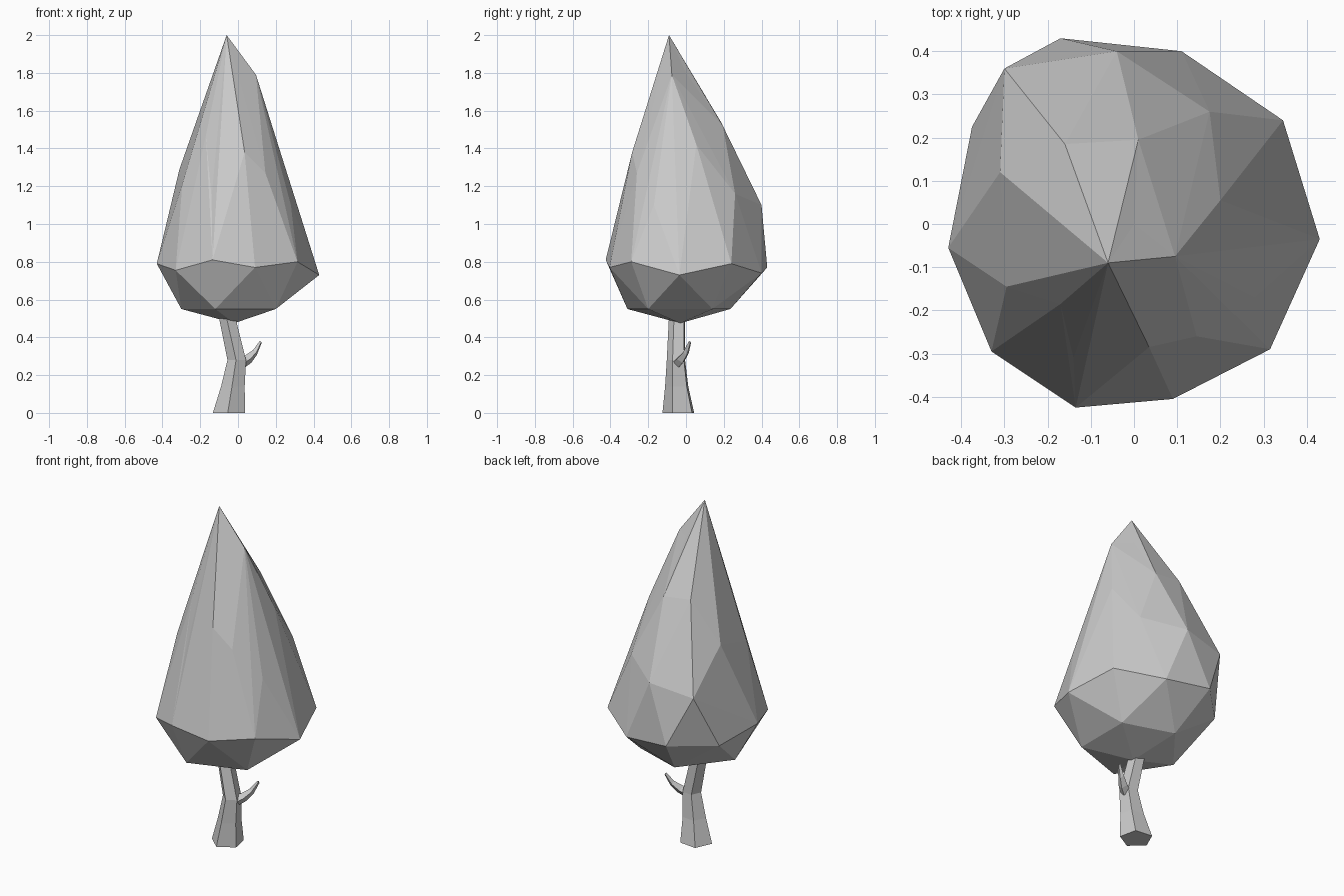
import bpy, bmesh, math
from mathutils import Vector

old = bpy.data.objects.get("Cube")
if old:
    bpy.data.objects.remove(old, do_unlink=True)

grey = bpy.data.materials.new("matte_grey")
grey.use_nodes = True
tone = (0.6, 0.6, 0.6, 1)
grey.diffuse_color = tone
grey.node_tree.nodes["Principled BSDF"].inputs["Base Color"].default_value = tone


def finish(bm, name):
    bmesh.ops.recalc_face_normals(bm, faces=bm.faces)
    mesh = bpy.data.meshes.new(name)
    bm.to_mesh(mesh)
    bm.free()
    mesh.materials.append(grey)
    obj = bpy.data.objects.new(name, mesh)
    bpy.context.collection.objects.link(obj)
    return obj


def loft(name, sections, sides, axis, turn=0):
    """Tapered tube: each section is (centre, radius), rings square to axis."""
    bm = bmesh.new()
    frame = Vector(axis).to_track_quat('Z', 'Y')
    rings = []
    for centre, radius in sections:
        ring = []
        for i in range(sides):
            a = turn + math.tau * i / sides
            offset = frame @ Vector((math.cos(a), math.sin(a), 0))
            ring.append(bm.verts.new(Vector(centre) + radius * offset))
        rings.append(ring)
    for low, high in zip(rings, rings[1:]):
        for i in range(sides):
            j = (i + 1) % sides
            bm.faces.new((low[i], low[j], high[j], high[i]))
    bm.faces.new(rings[0])
    bm.faces.new(rings[-1])
    return finish(bm, name)


# Crown: faceted hull through the corner points of each tier
underside = [(-.02, -.03, .475), (-.12, -.31, .55), (.20, -.20, .55),
             (.20, .14, .55), (-.09, .235, .55), (-.30, -.03, .55)]
rim = [(-.17, .43, .77), (.11, .40, .74), (.345, .24, .79), (.43, -.035, .73),
       (.315, -.29, .80), (.09, -.405, .77), (-.135, -.425, .81),
       (-.33, -.295, .755), (-.43, -.055, .79), (-.375, .225, .75)]
shoulder = [(-.30, .36, 1.06), (-.04, .40, 1.1), (.175, .26, 1.16),
            (.28, -.17, 1.1), (.145, -.26, 1.27), (-.14, -.31, 1.14),
            (-.295, -.145, 1.21), (-.31, .12, 1.29)]
upper = [(.20, .055, 1.42), (.035, -.285, 1.38), (-.17, -.185, 1.47),
         (-.16, .185, 1.54), (.01, .195, 1.52)]
tip = [(.095, -.075, 1.79), (0, 0, 1.8), (-.06, -.09, 2)]

bm = bmesh.new()
verts = [bm.verts.new(p) for p in underside + rim + shoulder + upper + tip]
bmesh.ops.convex_hull(bm, input=verts)
inner = [v for v in bm.verts if not v.link_faces]
dents = [v.co.copy() for v in inner]
bmesh.ops.delete(bm, geom=inner, context='VERTS')

# Press the slightly sunken corners into the nearest facet
for p in dents:
    bm.normal_update()
    bm.faces.ensure_lookup_table()

    def gap(f):
        flat = p - f.normal * (p - f.verts[0].co).dot(f.normal)
        inside = bmesh.geometry.intersect_face_point(f, flat)
        return abs((p - flat).dot(f.normal)) + (0 if inside else 1)

    face = min(bm.faces, key=gap)
    poked = bmesh.ops.poke(bm, faces=[face])
    poked["verts"][0].co = p
finish(bm, "crown")

# Trunk: bent five-sided stem, narrowing at the middle
loft("trunk", [((-.045, -.035, 0), .09), ((-.025, -.045, .14), .066),
               ((-.005, -.05, .28), .052), ((-.055, -.045, .50), .046),
               ((-.06, -.045, .58), .046)], 5, (0, 0, 1), math.radians(-60))

# Twig: small curved branch stub
loft("twig", [((.02, -.045, .265), .03), ((.055, -.025, .285), .026),
              ((.09, 0, .32), .017), ((.12, .02, .375), .008)], 4, (.7, .3, .6))
